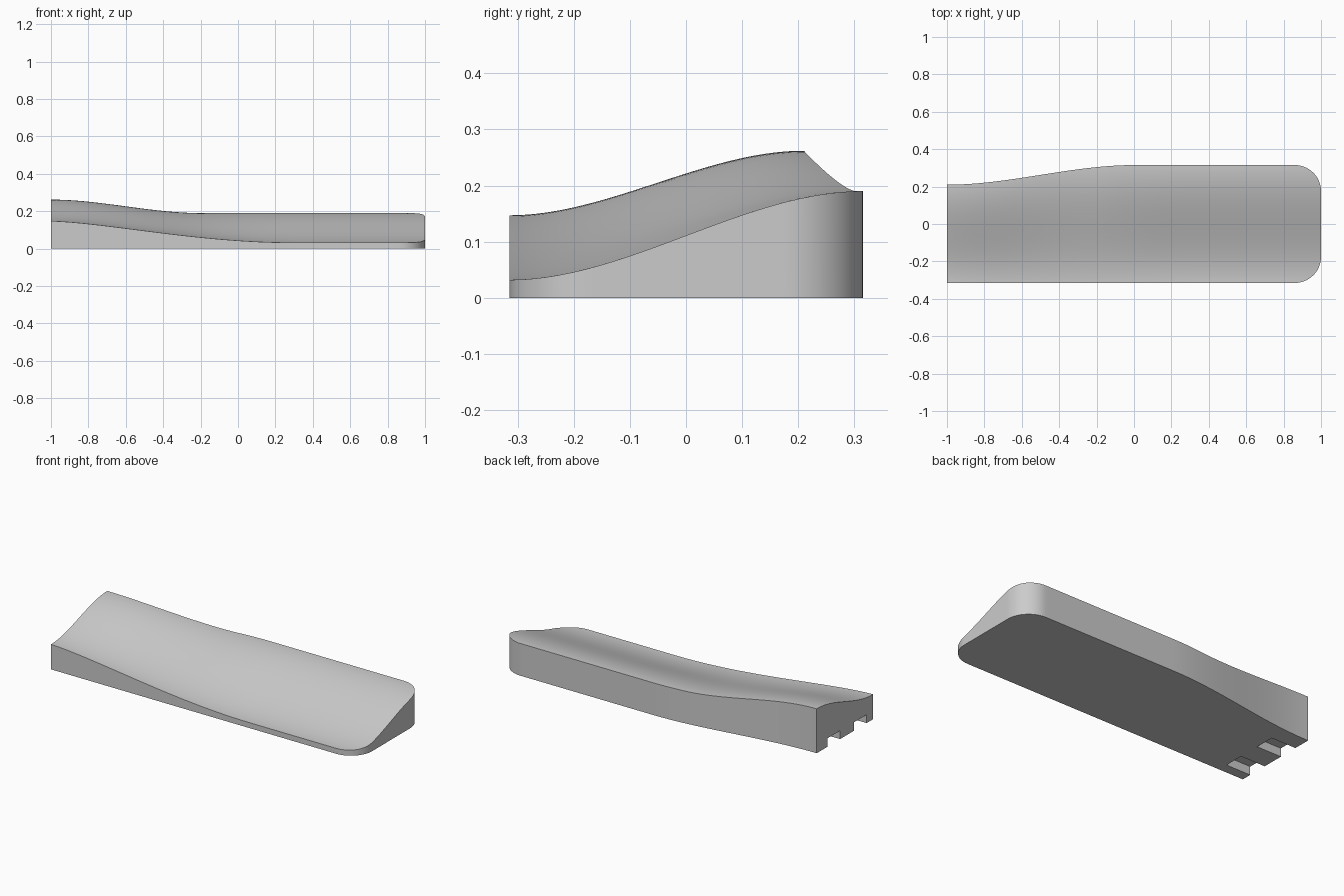
import bpy, bmesh, math

cube = bpy.data.objects.get("Cube")
if cube:
    bpy.data.objects.remove(cube, do_unlink=True)

HALF = 0.315      # half depth of the rest
RADIUS = 0.14     # rounded corners at the left end


def ease(t):
    t = min(max(t, 0), 1)
    return t * t * (3 - 2 * t)


def back_y(x):
    return 0.21 + (HALF - 0.21) * ease(x + 1)


def front_z(x):
    t = min((x + 1) / 1.3, 1) ** 0.8
    return 0.147 - 0.115 * ease(t)


def back_z(x):
    return 0.262 - 0.072 * ease((x + 1) / 0.8)


def top_z(x, y):
    s = ease((y + HALF) / (back_y(x) + HALF))
    return front_z(x) + (back_z(x) - front_z(x)) * s


def corner_inset(x):
    d = max(0, x - (1 - RADIUS))
    return RADIUS - math.sqrt(max(0, RADIUS ** 2 - d * d))


# Stations along the length, closer together around the rounded corners
straight = 64
stations = [-1 + (2 - RADIUS) * i / straight for i in range(straight)]
stations += [1 - RADIUS + RADIUS * math.sin(math.pi / 2 * i / 14) for i in range(15)]
across = 40

# Sculpted top surface
bm = bmesh.new()
rows = []
for x in stations:
    y0 = -HALF + corner_inset(x)
    y1 = back_y(x) - corner_inset(x)
    row = []
    for j in range(across + 1):
        y = y0 + (y1 - y0) * j / across
        row.append(bm.verts.new((x, y, top_z(x, y))))
    rows.append(row)
for a, b in zip(rows, rows[1:]):
    for j in range(across):
        bm.faces.new((a[j], b[j], b[j + 1], a[j + 1]))

# Upright walls and flat underside
rim = [e for e in bm.edges if e.is_boundary]
walls = bmesh.ops.extrude_edge_only(bm, edges=rim)["geom"]
for v in walls:
    if isinstance(v, bmesh.types.BMVert):
        v.co.z = 0
base_edges = [e for e in bm.edges if e.is_boundary]
bmesh.ops.contextual_create(bm, geom=base_edges)
bmesh.ops.recalc_face_normals(bm, faces=bm.faces[:])

mesh = bpy.data.meshes.new("wrist_rest")
bm.to_mesh(mesh)
bm.free()
rest = bpy.data.objects.new("wrist_rest", mesh)
bpy.context.collection.objects.link(rest)

# Plain grey material
grey = bpy.data.materials.new("plain_grey")
grey.use_nodes = True
color = (0.6, 0.6, 0.6, 1)
grey.diffuse_color = color
grey.node_tree.nodes["Principled BSDF"].inputs["Base Color"].default_value = color
mesh.materials.append(grey)

# Two connector slots under the square end
for y in (0.05, -0.197):
    bpy.ops.mesh.primitive_cube_add(size=1, location=(-1, y, 0))
    cutter = bpy.context.object
    cutter.name = "slot_cutter"
    cutter.scale = (0.32, 0.117, 0.1)
    cutter.hide_render = True
    cutter.data.materials.append(grey)
    mod = rest.modifiers.new("slot", "BOOLEAN")
    mod.operation = "DIFFERENCE"
    mod.solver = "EXACT"
    mod.object = cutter
    bpy.context.view_layer.objects.active = rest
    bpy.ops.object.modifier_apply(modifier=mod.name)
    bpy.data.objects.remove(cutter, do_unlink=True)

bpy.ops.object.select_all(action="DESELECT")
rest.select_set(True)
bpy.context.view_layer.objects.active = rest
bpy.ops.object.shade_smooth_by_angle(angle=math.radians(30))
